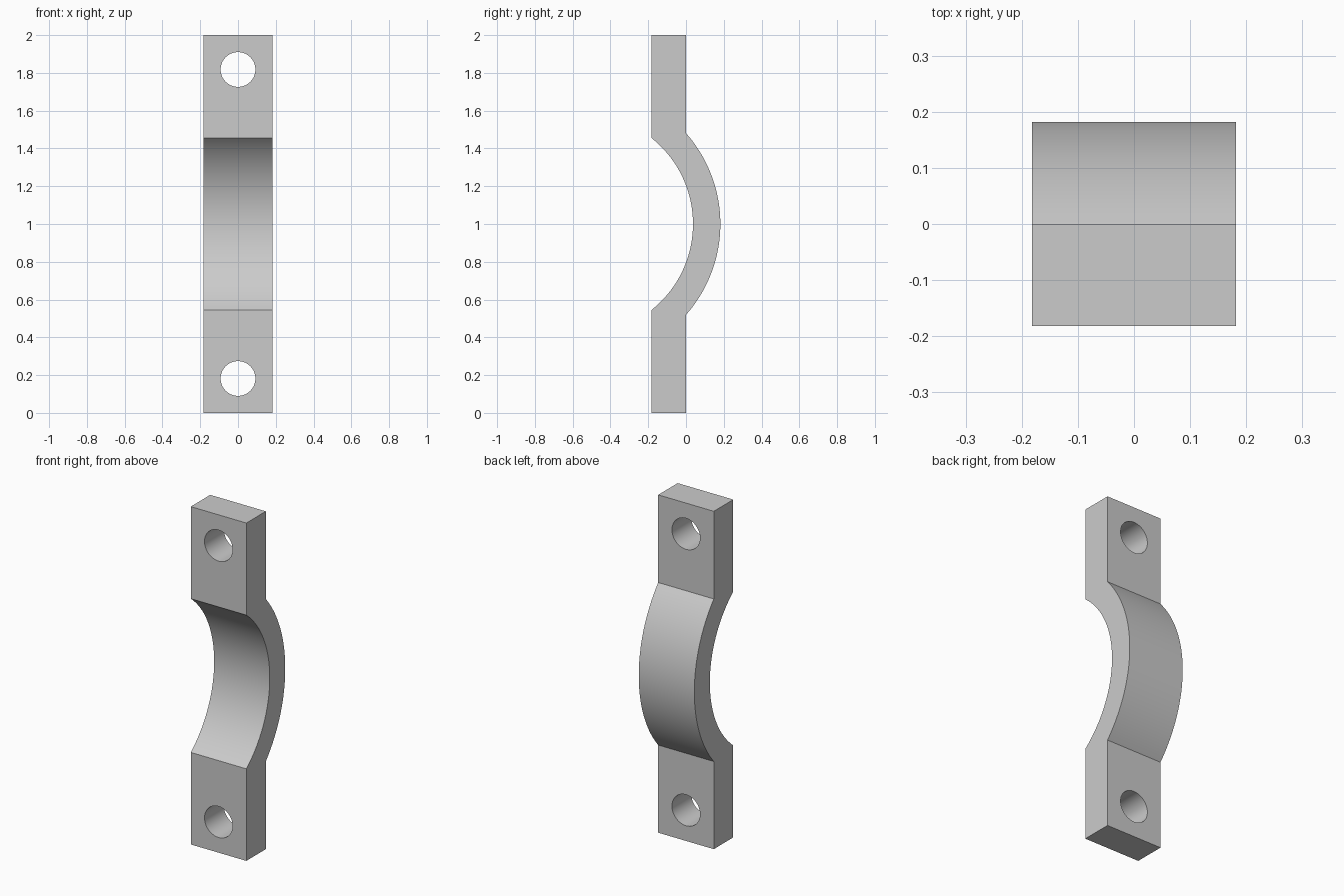
import bpy, bmesh, math
from mathutils import Matrix

if "Cube" in bpy.data.objects:
    bpy.data.objects.remove(bpy.data.objects["Cube"], do_unlink=True)

HALF_W, FRONT, BACK = 0.182, -0.182, 0.0
ARC_Y, R_IN, R_OUT, STEPS = -0.545, 0.582, 0.727, 40

grey = bpy.data.materials.new("plain grey")
grey.use_nodes = True
grey.diffuse_color = (0.6, 0.6, 0.6, 1)
grey.node_tree.nodes["Principled BSDF"].inputs["Base Color"].default_value = (0.6, 0.6, 0.6, 1)


def arc(radius, plane_y):
    """Arc points (y, z) from the lower to the upper crossing of a flat plane."""
    end = math.acos((plane_y - ARC_Y) / radius)
    angles = [end * (2 * i / STEPS - 1) for i in range(STEPS + 1)]
    return [(ARC_Y + radius * math.cos(a), 1 + radius * math.sin(a)) for a in angles]


# Strap side profile, extruded across the width
profile = ([(FRONT, 0), (BACK, 0)] + arc(R_OUT, BACK)
           + [(BACK, 2), (FRONT, 2)] + arc(R_IN, FRONT)[::-1])
bm = bmesh.new()
side = bm.faces.new([bm.verts.new((-HALF_W, y, z)) for y, z in profile])
new = bmesh.ops.extrude_face_region(bm, geom=[side])["geom"]
bmesh.ops.translate(bm, vec=(2 * HALF_W, 0, 0),
                    verts=[v for v in new if isinstance(v, bmesh.types.BMVert)])
bmesh.ops.recalc_face_normals(bm, faces=bm.faces)
mesh = bpy.data.meshes.new("clamp_strap")
bm.to_mesh(mesh)
bm.free()
strap = bpy.data.objects.new("clamp_strap", mesh)
bpy.context.collection.objects.link(strap)
mesh.materials.append(grey)

# Bolt holes through both tabs
bm = bmesh.new()
for z in (0.182, 1.818):
    place = Matrix.Translation((0, FRONT / 2, z)) @ Matrix.Rotation(math.pi / 2, 4, "X")
    bmesh.ops.create_cone(bm, cap_ends=True, segments=64, radius1=0.092,
                          radius2=0.092, depth=0.4, matrix=place)
mesh = bpy.data.meshes.new("bolt_hole_cutter")
bm.to_mesh(mesh)
bm.free()
mesh.materials.append(grey)
cutter = bpy.data.objects.new("bolt_hole_cutter", mesh)
bpy.context.collection.objects.link(cutter)
cutter.hide_render = True

holes = strap.modifiers.new("bolt_holes", "BOOLEAN")
holes.operation = "DIFFERENCE"
holes.solver = "EXACT"
holes.object = cutter
bpy.context.view_layer.objects.active = strap
strap.select_set(True)
bpy.ops.object.modifier_apply(modifier=holes.name)
bpy.data.objects.remove(cutter, do_unlink=True)

# Smooth curved walls, sharp corners
bpy.ops.object.shade_smooth_by_angle(angle=math.radians(25))
